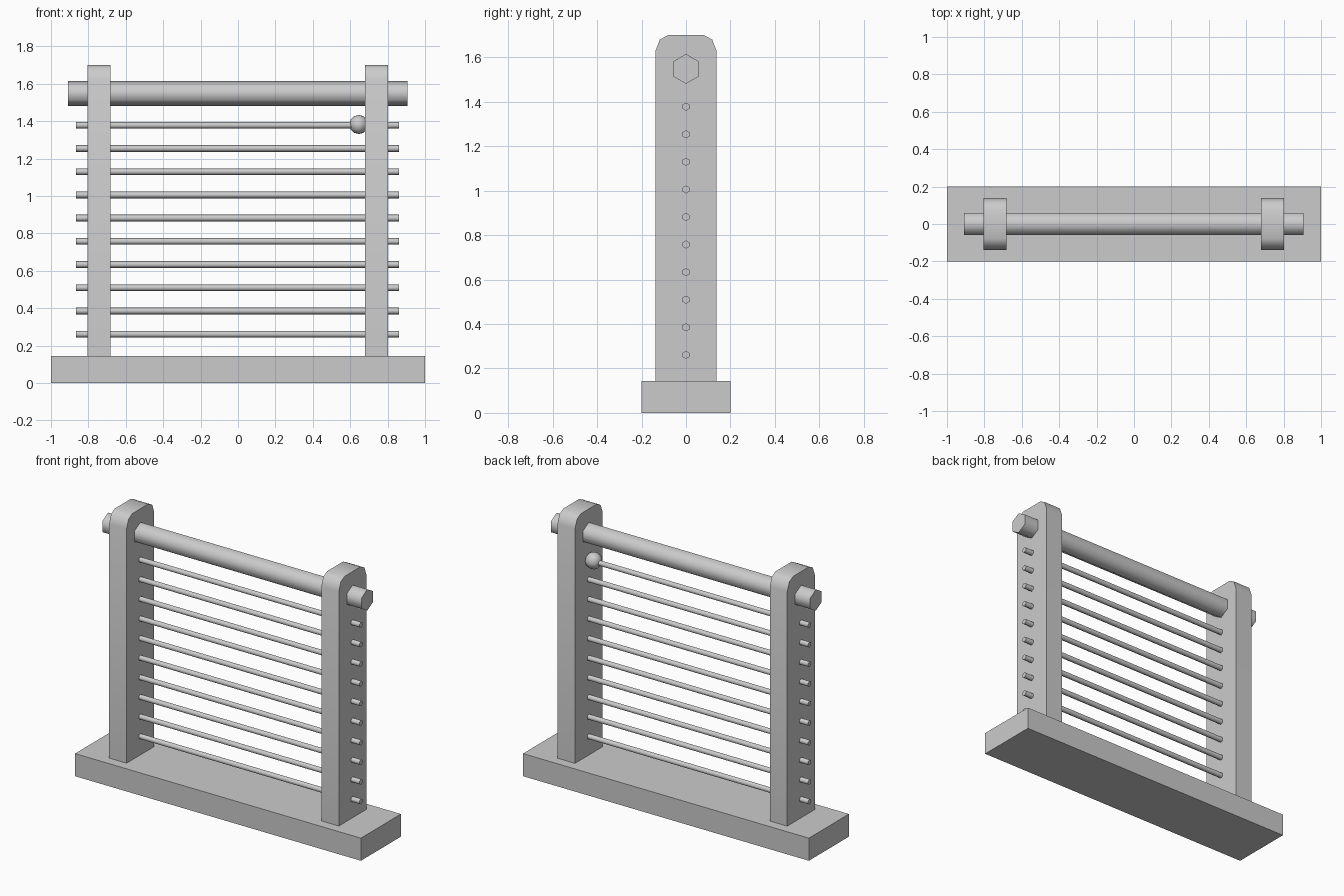
import bpy, bmesh, math
from mathutils import Matrix

old = bpy.data.objects.get("Cube")
if old:
    bpy.data.objects.remove(old, do_unlink=True)

grey = bpy.data.materials.new("plain grey")
grey.use_nodes = True
GREY = (0.6, 0.6, 0.6, 1)
grey.diffuse_color = GREY
grey.node_tree.nodes["Principled BSDF"].inputs["Base Color"].default_value = GREY


def finish(name, bm, smooth_angle=None):
    bmesh.ops.recalc_face_normals(bm, faces=bm.faces)
    mesh = bpy.data.meshes.new(name)
    bm.to_mesh(mesh)
    bm.free()
    mesh.materials.append(grey)
    obj = bpy.data.objects.new(name, mesh)
    bpy.context.collection.objects.link(obj)
    if smooth_angle:
        bpy.ops.object.select_all(action='DESELECT')
        obj.select_set(True)
        bpy.context.view_layer.objects.active = obj
        bpy.ops.object.shade_smooth_by_angle(angle=math.radians(smooth_angle))
    return obj


def extrude_x(name, profile, x0, x1, smooth_angle=None):
    """Prism along x from a list of (y, z) points."""
    bm = bmesh.new()
    face = bm.faces.new([bm.verts.new((x0, y, z)) for y, z in profile])
    ext = bmesh.ops.extrude_face_region(bm, geom=[face])
    verts = [g for g in ext["geom"] if isinstance(g, bmesh.types.BMVert)]
    bmesh.ops.translate(bm, verts=verts, vec=(x1 - x0, 0, 0))
    return finish(name, bm, smooth_angle)


def hexagon(radius, z):
    return [(radius * math.sin(i * math.pi / 3), z + radius * math.cos(i * math.pi / 3))
            for i in range(6)]


# Base slab
extrude_x("base", [(-0.2, 0), (0.2, 0), (0.2, 0.143), (-0.2, 0.143)], -1, 1)

# Two uprights with rounded tops
half = [(0.138, 0.14), (0.138, 1.627), (0.118, 1.68), (0.08, 1.7)]
outline = half + [(-y, z) for y, z in reversed(half)]
for name, x in (("right_post", -0.744), ("left_post", 0.741)):
    extrude_x(name, outline, x - 0.061, x + 0.061, 65)

# Thick top bar
extrude_x("top_bar", hexagon(0.067, 1.548), -0.909, 0.905, 65)

# Ten thin rods
for i in range(10):
    extrude_x(f"rod_{i + 1}", hexagon(0.018, 0.261 + i * 0.1241), -0.865, 0.861, 65)

# Single bead on the highest rod
bm = bmesh.new()
bmesh.ops.create_uvsphere(bm, u_segments=8, v_segments=6, radius=0.051,
                          matrix=Matrix.Translation((0.646, 0, 1.382)))
finish("bead", bm, 65)
